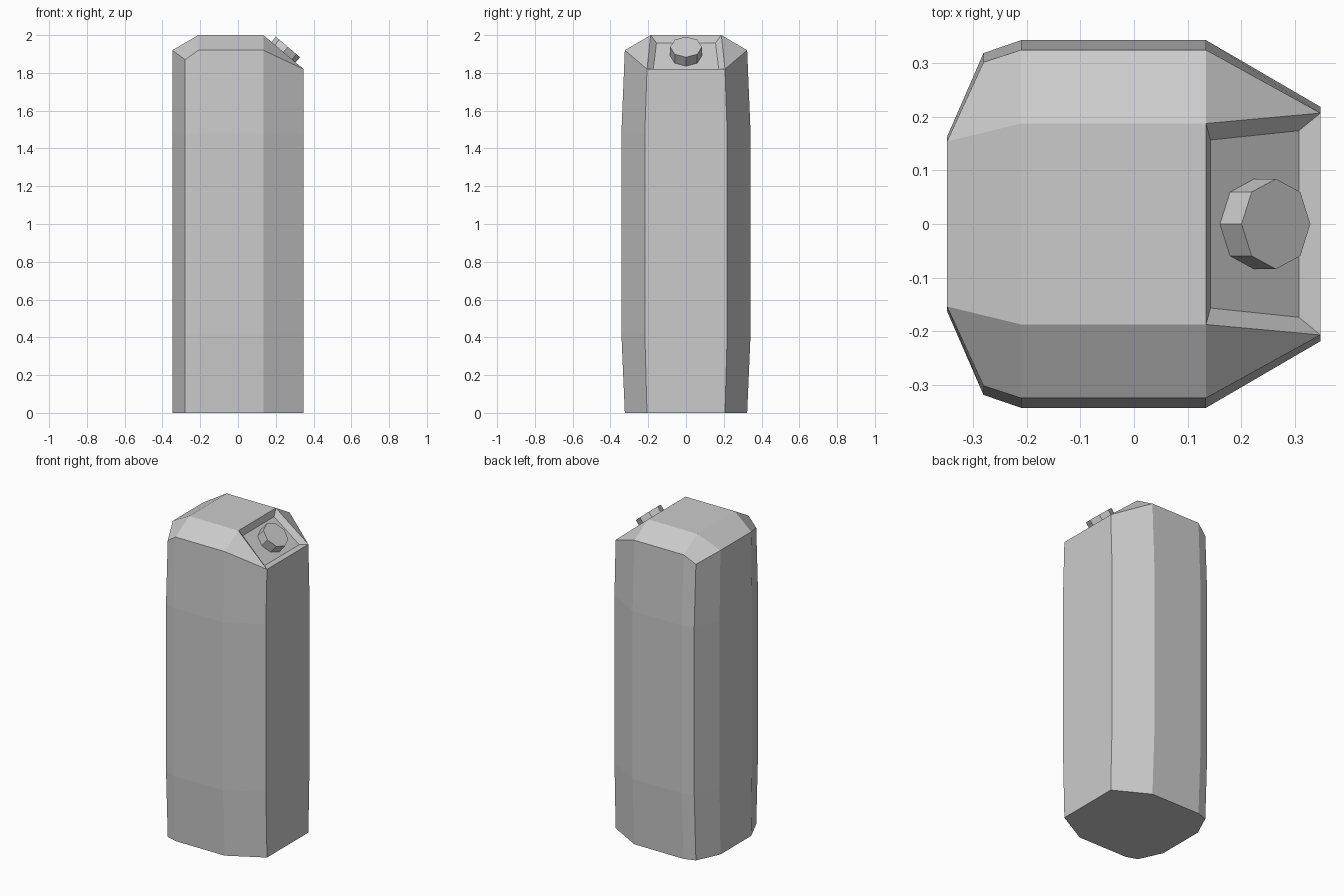
import bpy, bmesh
from mathutils import Vector

cube = bpy.data.objects.get("Cube")
if cube:
    bpy.data.objects.remove(cube, do_unlink=True)

grey = bpy.data.materials.new("plain_grey")
grey.use_nodes = True
colour = (0.6, 0.6, 0.6, 1)
grey.diffuse_color = colour
grey.node_tree.nodes["Principled BSDF"].inputs["Base Color"].default_value = colour


def add_object(name, bm):
    bmesh.ops.recalc_face_normals(bm, faces=bm.faces)
    mesh = bpy.data.meshes.new(name)
    bm.to_mesh(mesh)
    bm.free()
    mesh.materials.append(grey)
    obj = bpy.data.objects.new(name, mesh)
    bpy.context.collection.objects.link(obj)
    return obj


# Half outline of the body: x, y at the waist, height of the shoulder
half = [(-0.348, 0.162, 1.92), (-0.28, 0.318, 1.87), (-0.21, 0.342, 1.92),
        (0.134, 0.342, 1.92), (0.347, 0.218, 1.82)]
outline = half + [(x, -y, z) for x, y, z in reversed(half)]
n = len(outline)
taper = 0.947

# Body: four rings, slightly narrower in y at the base and shoulder
bm = bmesh.new()
rings = []
for level, width in ((0, taper), (0.42, 1), (1.48, 1), (None, taper)):
    rings.append([bm.verts.new((x, y * width, top if level is None else level))
                  for x, y, top in outline])
bm.faces.new(rings[0])
for low, high in zip(rings, rings[1:]):
    for i in range(n):
        j = (i + 1) % n
        bm.faces.new((low[i], low[j], high[j], high[i]))

# Bevelled roof: flat top, sloping sides and corners
s = rings[-1]
bl, br, fr, fl = [bm.verts.new((x, y, 2)) for x, y in
                  ((-0.21, 0.187), (0.134, 0.187), (0.134, -0.187), (-0.21, -0.187))]
bm.faces.new((bl, br, fr, fl))
bm.faces.new((s[0], bl, fl, s[9]))
for a, b, c, d, e, p, q in ((s[0], s[1], s[2], s[3], s[4], bl, br),
                            (s[9], s[8], s[7], s[6], s[5], fl, fr)):
    bm.faces.new((a, b, c, p))
    bm.faces.new((c, d, q, p))
    bm.faces.new((d, e, q))
panel = bm.faces.new((br, s[4], s[5], fr))

# Recessed spout panel
bmesh.ops.recalc_face_normals(bm, faces=bm.faces)
bmesh.ops.inset_individual(bm, faces=[panel], thickness=0.045, depth=-0.026)
normal = panel.normal.copy()
centre = Vector((0.224, 0, 1.89))
add_object("canister_body", bm)

# Octagonal cap standing on the panel
length = 0.062
bm = bmesh.new()
bmesh.ops.create_cone(bm, cap_ends=True, segments=8, radius1=0.084,
                      radius2=0.084, depth=length)
cap = add_object("spout_cap", bm)
axis = Vector((0.647, 0, 0.762)).normalized()
cap.rotation_euler = (0, Vector((0, 0, 1)).angle(axis), 0)
cap.location = centre + axis * length / 2
